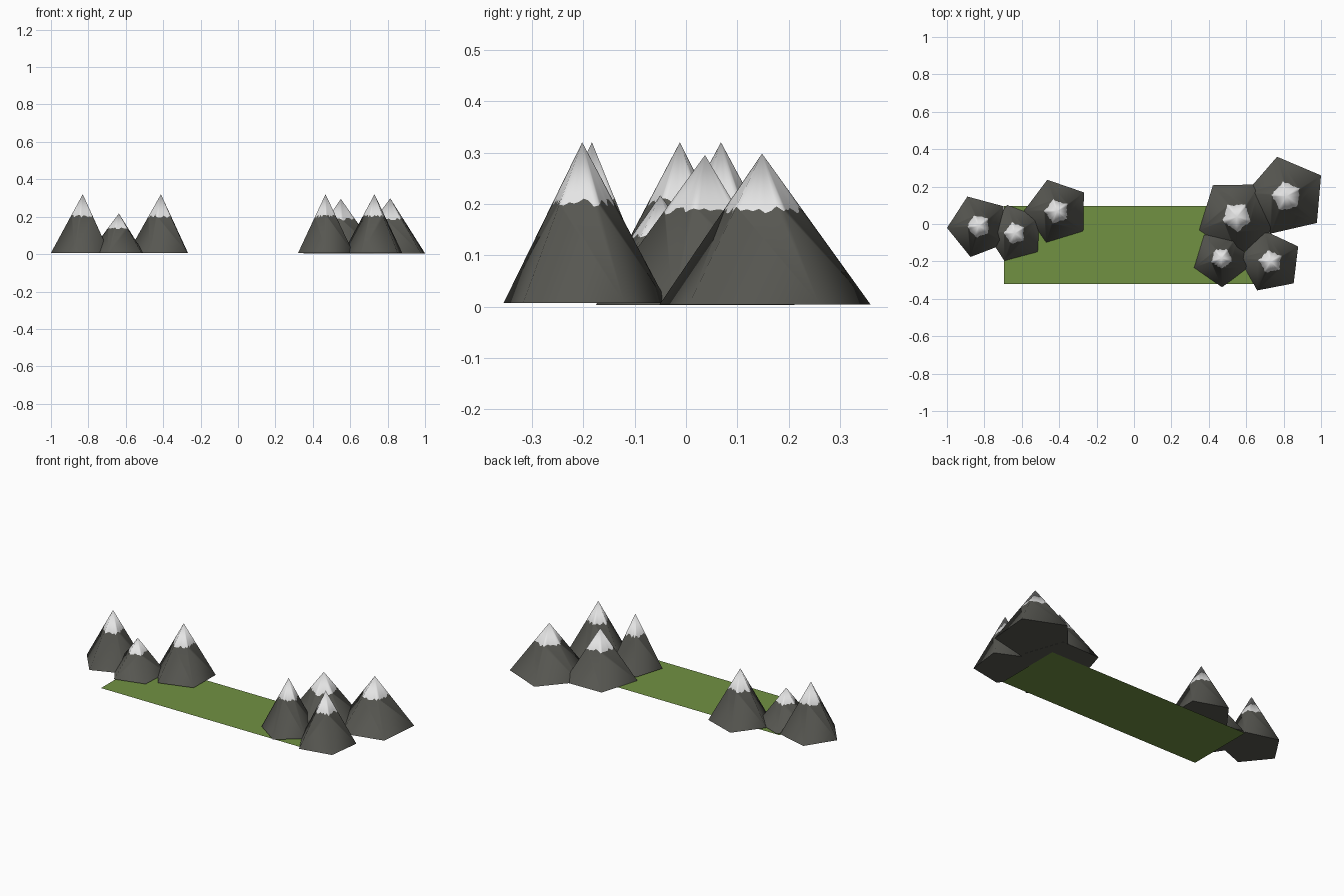
import bpy, bmesh, math, random
from mathutils import Vector

if "Cube" in bpy.data.objects:
    bpy.data.objects.remove(bpy.data.objects["Cube"])

random.seed(4)


def material(name, rgb):
    m = bpy.data.materials.new(name)
    m.diffuse_color = (*rgb, 1)
    m.use_nodes = True
    m.node_tree.nodes["Principled BSDF"].inputs["Base Color"].default_value = m.diffuse_color
    return m


rock = material("dark rock", (0.095, 0.095, 0.083))
snow = material("snow white", (0.78, 0.78, 0.78))
grass = material("grass green", (0.165, 0.285, 0.055))


def make_object(name, bm, mats):
    mesh = bpy.data.meshes.new(name)
    bm.to_mesh(mesh)
    bm.free()
    for m in mats:
        mesh.materials.append(m)
    obj = bpy.data.objects.new(name, mesh)
    bpy.context.collection.objects.link(obj)
    return obj


def mountain(name, x, y, base_z, top_z, radius, phase, steps=8):
    """Five-sided cone with a ragged snow cap."""
    bm = bmesh.new()
    apex_co = Vector((x, y, top_z))
    corners = [Vector((x + radius * math.cos(math.radians(phase + 72 * i)),
                       y + radius * math.sin(math.radians(phase + 72 * i)), base_z))
               for i in range(5)]
    foot = [bm.verts.new(c) for c in corners]
    # ragged snow line running around the five faces
    line = []
    for i in range(5):
        for k in range(steps):
            p = corners[i].lerp(corners[(i + 1) % 5], k / steps)
            line.append(bm.verts.new(p.lerp(apex_co, random.uniform(0.60, 0.655))))
    apex = bm.verts.new(apex_co)
    n = len(line)
    for i in range(5):
        upper = [line[(i * steps + k) % n] for k in range(steps, -1, -1)]
        bm.faces.new([foot[i], foot[(i + 1) % 5]] + upper).smooth = True
    for j in range(n):
        f = bm.faces.new((line[j], line[(j + 1) % n], apex))
        f.material_index = 1
        f.smooth = True
    # flat underside with a sharp rim
    base = bm.faces.new(foot[::-1])
    for e in base.edges:
        e.smooth = False
    return make_object(name, bm, (rock, snow))


# grass strip
bm = bmesh.new()
bm.faces.new([bm.verts.new(c) for c in ((-0.695, -0.32, 0), (0.65, -0.32, 0),
                                        (0.65, 0.095, 0), (-0.695, 0.095, 0))])
make_object("grass_field", bm, (grass,))

# left range of three, right range of four
for spec in (
    ("left_outer_mountain", -0.83, -0.012, 0.007, 0.32, 0.17, 39),
    ("left_small_mountain", -0.637, -0.05, 0.007, 0.217, 0.157, 33),
    ("left_inner_mountain", -0.412, 0.068, 0.007, 0.32, 0.176, 35),
    ("right_wide_mountain", 0.55, 0.037, 0.003, 0.295, 0.213, 55),
    ("right_front_mountain", 0.468, -0.183, 0.007, 0.32, 0.155, 55),
    ("right_corner_mountain", 0.73, -0.202, 0.007, 0.32, 0.169, 29),
    ("right_back_mountain", 0.814, 0.148, 0.004, 0.298, 0.217, 31),
):
    mountain(*spec)
